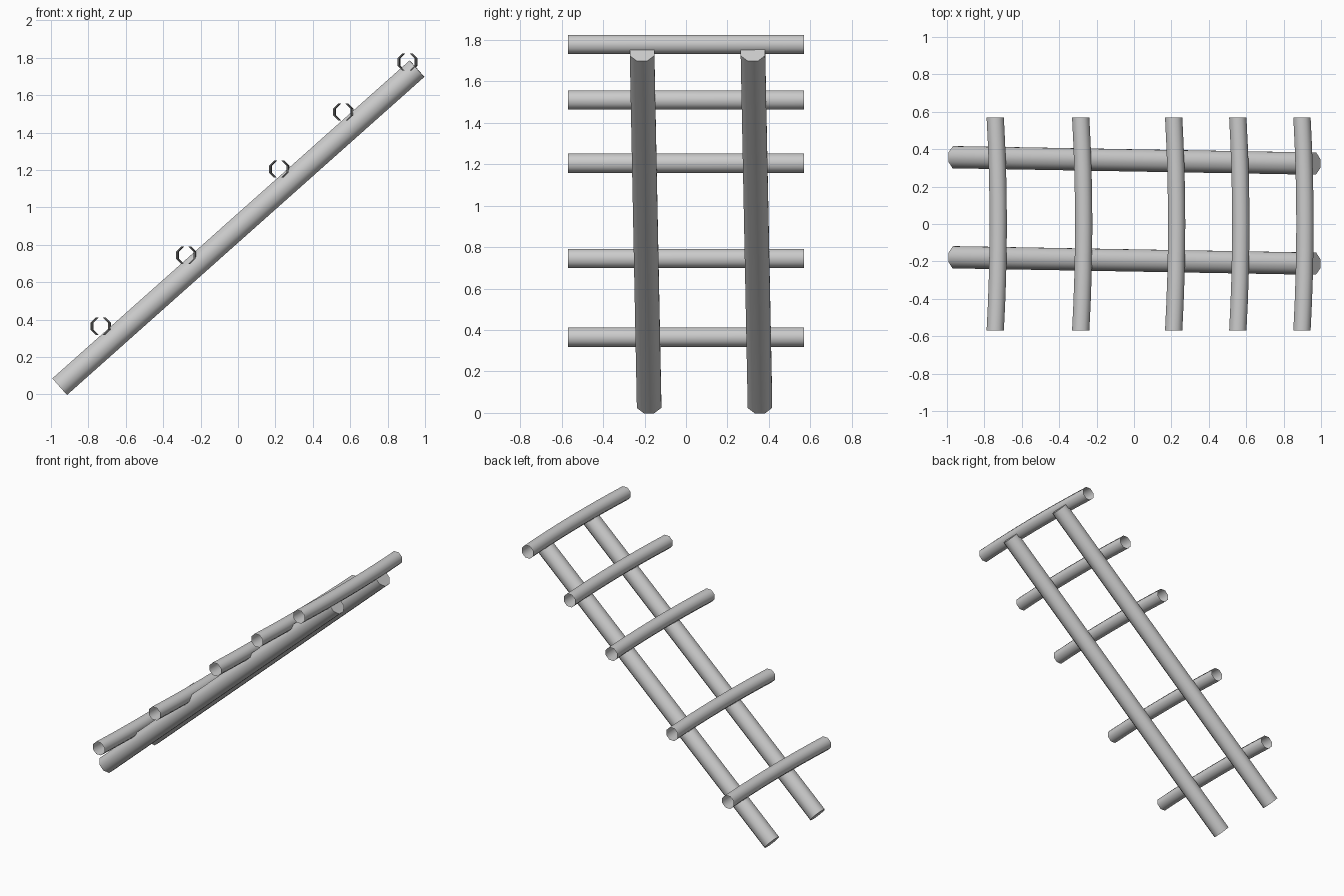
import bpy, bmesh
from math import pi, cos, sin
from mathutils import Vector

cube = bpy.data.objects.get("Cube")
if cube:
    bpy.data.objects.remove(cube)

grey = bpy.data.materials.new("plain_grey")
grey.use_nodes = True
grey.diffuse_color = (0.6, 0.6, 0.6, 1)
grey.node_tree.nodes["Principled BSDF"].inputs["Base Color"].default_value = (0.6, 0.6, 0.6, 1)

SIDES = 8


def tube(name, rings, u, v, radius, capped):
    """Eight-sided pole through ring centres, with cross-section axes u and v."""
    bm = bmesh.new()
    loops = []
    for centre in rings:
        angles = [2 * pi * (i + 0.5) / SIDES for i in range(SIDES)]
        loops.append([bm.verts.new(centre + radius * (cos(a) * u + sin(a) * v)) for a in angles])
    for a, b in zip(loops, loops[1:]):
        for i in range(SIDES):
            j = (i + 1) % SIDES
            bm.faces.new((a[i], a[j], b[j], b[i]))
    if capped:
        bm.faces.new(loops[0][::-1])
        bm.faces.new(loops[-1])
    bmesh.ops.recalc_face_normals(bm, faces=bm.faces)
    mesh = bpy.data.meshes.new(name)
    bm.to_mesh(mesh)
    bm.free()
    mesh.materials.append(grey)
    obj = bpy.data.objects.new(name, mesh)
    bpy.context.collection.objects.link(obj)
    bpy.ops.object.select_all(action='DESELECT')
    obj.select_set(True)
    bpy.context.view_layer.objects.active = obj
    bpy.ops.object.shade_smooth_by_angle(angle=pi / 3)


# Two sloping rails, closed at the ends and drifting slightly sideways
for name, y in (("front_rail", -0.195), ("back_rail", 0.34)):
    low = Vector((-0.953, y + 0.017, 0.042))
    high = Vector((0.957, y - 0.017, 1.742))
    axis = (high - low).normalized()
    across = Vector((0, 1, 0))
    across = (across - axis * across.dot(axis)).normalized()
    tube(name, [low, high], across, axis.cross(across), 0.064, True)

# Five open rungs, gently bowed towards the top of the ladder
HALF, BOW, STEPS = 0.57, 0.016, 8
rungs = [(-0.742, 0.365), (-0.285, 0.745), (0.212, 1.205), (0.555, 1.51), (0.898, 1.778)]
for n, (x, z) in enumerate(rungs, 1):
    path = []
    for k in range(STEPS + 1):
        t = 2 * k / STEPS - 1
        path.append(Vector((x + BOW * (1 - t * t), HALF * t, z)))
    tube(f"rung_{n}", path, Vector((1, 0, 0)), Vector((0, 0, 1)), 0.05, False)
